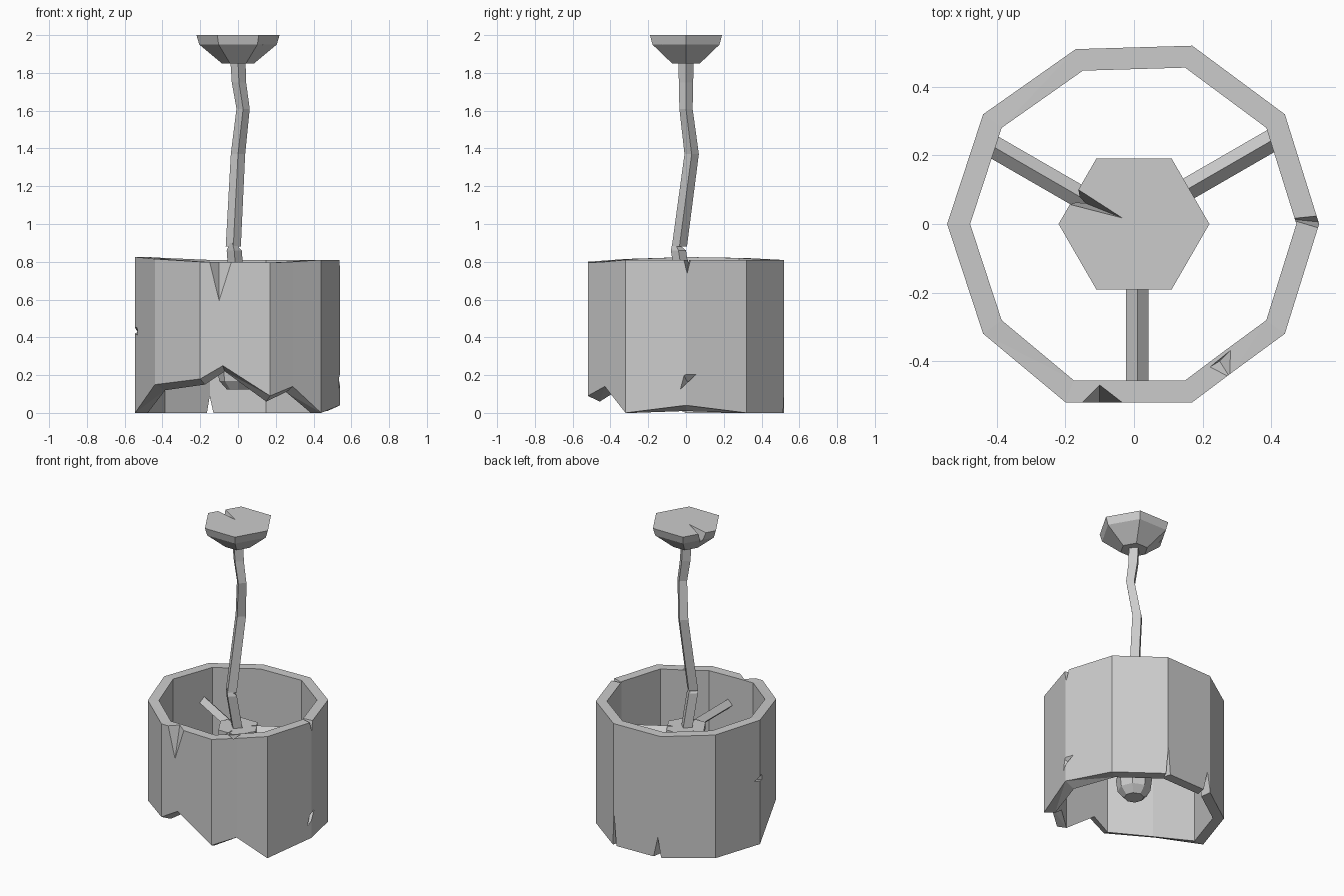
import bpy, bmesh
from math import cos, sin, pi, radians
from mathutils import Matrix, Vector

if "Cube" in bpy.data.objects:
    bpy.data.objects.remove(bpy.data.objects["Cube"])

grey = bpy.data.materials.new("plain_grey")
grey.use_nodes = True
grey.diffuse_color = (0.6, 0.6, 0.6, 1)
grey.node_tree.nodes["Principled BSDF"].inputs["Base Color"].default_value = grey.diffuse_color


def finish(bm, name):
    bmesh.ops.recalc_face_normals(bm, faces=bm.faces)
    mesh = bpy.data.meshes.new(name)
    bm.to_mesh(mesh)
    bm.free()
    mesh.materials.append(grey)
    obj = bpy.data.objects.new(name, mesh)
    bpy.context.collection.objects.link(obj)
    return obj


def loft(name, sections, sides, matrix=Matrix()):
    """Capped solid through level polygons given as (x, y, z, radius)."""
    bm = bmesh.new()
    rings = [[bm.verts.new((x + r * cos(2 * pi * i / sides), y + r * sin(2 * pi * i / sides), z))
              for i in range(sides)] for x, y, z, r in sections]
    for low, high in zip(rings, rings[1:]):
        for i in range(sides):
            j = (i + 1) % sides
            bm.faces.new((low[i], low[j], high[j], high[i]))
    bm.faces.new(rings[0])
    bm.faces.new(rings[-1])
    bmesh.ops.transform(bm, matrix=matrix, verts=bm.verts)
    return finish(bm, name)


def chip(target, *corners):
    """Carve a pointed wedge out of a part."""
    bm = bmesh.new()
    bmesh.ops.convex_hull(bm, input=[bm.verts.new(c) for c in corners])
    cutter = finish(bm, "chip_cutter")
    cutter.hide_render = True
    mod = target.modifiers.new("chip", 'BOOLEAN')
    mod.operation = 'DIFFERENCE'
    mod.solver = 'EXACT'
    mod.object = cutter
    bpy.context.view_layer.objects.active = target
    bpy.ops.object.modifier_apply(modifier=mod.name)
    bpy.data.objects.remove(cutter)


# Shade: ten-sided wall with a broken lower edge (x, y, top, bottom)
outline = [
    (.54, 0, .81, .04), (.44, .32, .81, 0), (.17, .52, .81, 0), (-.17, .51, .81, 0),
    (-.44, .32, .82, 0), (-.545, 0, .825, 0), (-.44, -.32, .815, .15),
    (-.2, -.52, .8, .18), (-.08, -.52, .8, .25), (.17, -.52, .795, .09),
    (.29, -.43, .8, .14), (.44, -.32, .81, 0)]
bm = bmesh.new()
loops = []
for x, y, top, bottom in outline:
    inner = max(bottom - .03, 0)
    loops.append([bm.verts.new(p) for p in (
        (x, y, bottom), (x, y, top), (x * .877, y * .877, top), (x * .877, y * .877, inner))])
for a, b in zip(loops, loops[1:] + loops[:1]):
    for i in range(4):
        j = (i + 1) % 4
        bm.faces.new((a[i], b[i], b[j], a[j]))
bmesh.ops.recalc_face_normals(bm, faces=bm.faces)
bmesh.ops.triangulate(bm, faces=bm.faces)
shade = finish(bm, "shade")

# Cracks and nicks in the shade: front rim, right rim, right side, back edges, left side
chip(shade, (-.2, -.56, .84), (.03, -.56, .84), (-.1, -.56, .43), (-.1, -.46, .84))
chip(shade, (.6, -.04, .85), (.6, .04, .85), (.6, 0, .69), (.4, .02, .85))
chip(shade, (.57, -.08, .08), (.57, .14, .29), (.57, -.03, .23), (.5, .01, .16))
chip(shade, (.13, .58, -.05), (.21, .58, -.05), (.17, .58, .45), (.16, .46, -.05))
chip(shade, (-.19, .6, -.02), (-.1, .6, -.02), (-.15, .6, .2), (-.15, .3, -.02))
chip(shade, (-.58, -.08, .5), (-.58, -.1, .4), (-.58, .1, .44), (-.5, 0, .42))
chip(shade, (.2, -.43, .82), (.3, -.35, .82), (.3, -.48, .82), (.25, -.4, .77))

# Ceiling mount with a wedge missing
canopy = loft("ceiling_mount", [(0, 0, 1.85, .085), (0, 0, 1.95, .205), (0, 0, 2, .22)], 6)
chip(canopy, (.01, 0, 2.03), (-.3, .2, 2.03), (-.3, .08, 2.03), (-.24, .1, 1.86))
chip(canopy, (.1, -.21, 1.91), (.2, -.2, 1.92), (.16, -.21, 1.99), (.13, -.12, 1.95))

# Bent stem, snapped just above the shade
loft("upper_stem", [(-.025, -.035, .88, .04), (0, .03, 1.37, .038), (.027, 0, 1.61, .035),
                    (.005, 0, 1.75, .038), (0, 0, 1.86, .04)], 4)
loft("lower_stem", [(0, 0, .6, .04), (-.02, -.04, .86, .04), (-.03, -.06, .9, .012)], 4)

# Hub, spokes and bulb
loft("hub", [(0, 0, .56, .09), (0, 0, .6, .13), (0, 0, .64, .13)], 6)
for n, degrees in enumerate((30, 150, 270)):
    turn = Matrix.Translation((0, 0, .61)) @ Matrix.Rotation(radians(degrees), 4, 'Z') \
        @ Matrix.Rotation(pi / 2, 4, 'Y')
    loft(f"spoke_{n + 1}", [(0, .01, .08, .033), (0, .01, .475, .033)], 4, turn)
loft("bulb", [(0, 0, .125, .06), (0, 0, .17, .1), (0, 0, .25, .11),
              (0, 0, .4, .06), (0, 0, .57, .05)], 8)
